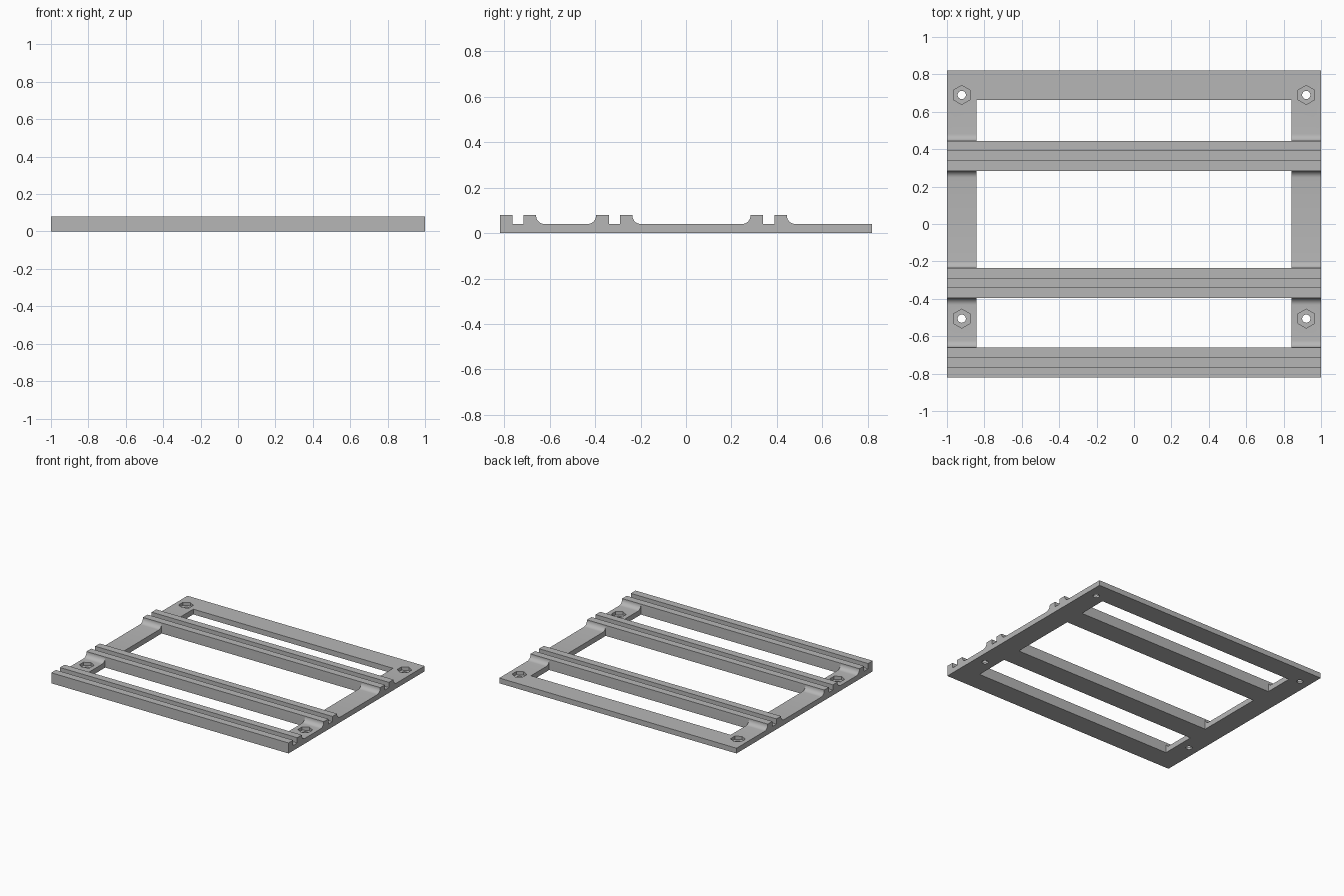
import bpy
import bmesh
from math import cos, sin, pi, radians

if "Cube" in bpy.data.objects:
    bpy.data.objects.remove(bpy.data.objects["Cube"])

HALF_X, HALF_Y = 1.0, 0.82
BASE, TOP = 0.04, 0.08          # plate thickness and bar height
BAR, FILLET = 0.16, 0.037       # bar width and foot radius
BAR_STARTS = (-0.82, -0.396, 0.284)
OPENING_X = 0.842

grey = bpy.data.materials.new("grey plastic")
grey.use_nodes = True
colour = (0.47, 0.47, 0.47, 1)
grey.diffuse_color = colour
grey.node_tree.nodes["Principled BSDF"].inputs["Base Color"].default_value = colour


def prism(name, outline, direction):
    """Extrude a closed outline of 3D points along a direction."""
    bm = bmesh.new()
    face = bm.faces.new([bm.verts.new(p) for p in outline])
    moved = bmesh.ops.extrude_face_region(bm, geom=[face])["geom"]
    verts = [v for v in moved if isinstance(v, bmesh.types.BMVert)]
    bmesh.ops.translate(bm, verts=verts, vec=direction)
    bmesh.ops.recalc_face_normals(bm, faces=bm.faces)
    mesh = bpy.data.meshes.new(name)
    bm.to_mesh(mesh)
    bm.free()
    mesh.materials.append(grey)
    obj = bpy.data.objects.new(name, mesh)
    bpy.context.collection.objects.link(obj)
    return obj


def fillet(y, side):
    """Concave foot beside a bar wall, listed from the wall outwards."""
    cy, cz = y + side * FILLET, BASE + FILLET
    return [(cy - side * FILLET * cos(a), cz - FILLET * sin(a))
            for a in (i * pi / 16 for i in range(9))]


def polygon(x, y, z, radius, sides):
    return [(x + radius * sin(2 * pi * i / sides),
             y + radius * cos(2 * pi * i / sides), z) for i in range(sides)]


# Side profile: thin plate with three grooved bars
profile = [(-HALF_Y, 0)]
for start in BAR_STARTS:
    end = start + BAR
    if start > -HALF_Y:
        profile += reversed(fillet(start, -1))
    profile += [(start, TOP), (start + 0.056, TOP), (start + 0.056, BASE),
                (start + 0.105, BASE), (start + 0.105, TOP), (end, TOP)]
    profile += fillet(end, 1)
profile += [(HALF_Y, BASE), (HALF_Y, 0)]
frame = prism("mounting_frame", [(-HALF_X, y, z) for y, z in profile],
              (2 * HALF_X, 0, 0))

# Openings between the bars
cutters = []
far_edges = BAR_STARTS[1:] + (0.664,)
for start, far in zip(BAR_STARTS, far_edges):
    near = start + BAR
    corners = [(-OPENING_X, near, -0.1), (OPENING_X, near, -0.1),
               (OPENING_X, far, -0.1), (-OPENING_X, far, -0.1)]
    cutters.append(prism("opening_cutter", corners, (0, 0, 0.3)))

# Screw holes with hexagonal nut pockets
for x in (-0.921, 0.921):
    for y in (-0.506, 0.69):
        cutters.append(prism("nut_cutter", polygon(x, y, 0.015, 0.051, 6), (0, 0, 0.2)))
        cutters.append(prism("screw_cutter", polygon(x, y, -0.1, 0.022, 32), (0, 0, 0.3)))

bpy.context.view_layer.objects.active = frame
for cutter in cutters:
    cutter.hide_render = True
    mod = frame.modifiers.new("cut", "BOOLEAN")
    mod.operation, mod.solver, mod.object = "DIFFERENCE", "EXACT", cutter
    bpy.ops.object.modifier_apply(modifier=mod.name)
    bpy.data.objects.remove(cutter)

# Smooth the fillets and holes, keep the edges sharp
bpy.ops.object.select_all(action="DESELECT")
frame.select_set(True)
bpy.ops.object.shade_smooth_by_angle(angle=radians(30))
